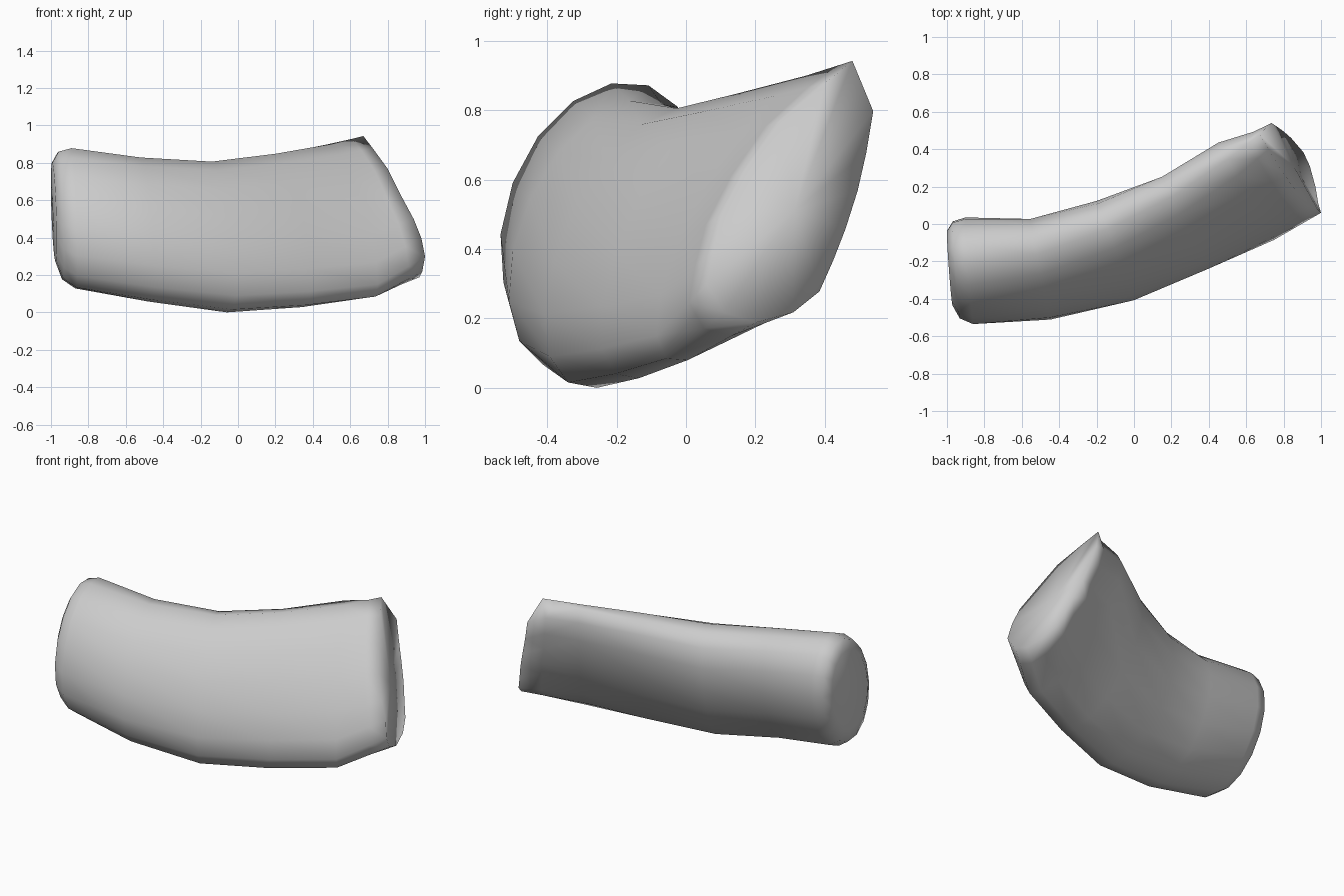
import bpy, bmesh, math
from mathutils import Vector

if "Cube" in bpy.data.objects:
    bpy.data.objects.remove(bpy.data.objects["Cube"])

N = 16

def oval(c, v, u, s=1.0):
    """Leaning oval ring: v points to the top, u to the front."""
    c, v, u = Vector(c), Vector(v), Vector(u)
    return [c + (v * math.cos(2 * math.pi * i / N) + u * math.sin(2 * math.pi * i / N)) * s
            for i in range(N)]

# Rounded left end, then the bent body
lv, lu = (-.01, .035, .375), (.02, -.285, -.06)
rings = [
    oval((-.985, -.235, .54), lv, lu, .70),
    oval((-.95, -.245, .52), lv, lu, .91),
    oval((-.88, -.25, .505), lv, lu),
    oval((-.5, -.242, .445), (-.02, .08, .385), (.05, -.258, -.05)),
    oval((-.1, -.142, .405), (-.04, .115, .403), (.09, -.24, -.04)),
    oval((.27, .005, .44), (-.07, .14, .41), (.1, -.21, -.05)),
    oval((.6, .175, .492), (-.1, .17, .41), (.11, -.198, -.07)),
]
# Slanted right end: a pointed lens-shaped outline
end = [Vector(p) for p in (
    (.67, .48, .945), (.72, .40, .88), (.80, .27, .77), (.87, .17, .63),
    (.94, .10, .50), (.98, .08, .40), (1.0, .06, .30), (.985, .11, .22),
    (.97, .20, .19), (.94, .31, .22), (.905, .385, .28), (.87, .425, .37),
    (.84, .46, .46), (.80, .495, .57), (.765, .52, .68), (.735, .54, .80))]
# Shallow folds along the back, just before the right end
fold = [a.lerp(b, .65) for a, b in zip(rings[-1], end)]
mid = sum(fold, Vector()) / N
for i, amount in ((11, .14), (13, .16), (14, .06)):
    fold[i] = fold[i].lerp(mid, amount)
rings += [fold, end]

bm = bmesh.new()
loops = [[bm.verts.new(p) for p in r] for r in rings]
for a, b in zip(loops, loops[1:]):
    for i in range(N):
        j = (i + 1) % N
        bm.faces.new((a[i], a[j], b[j], b[i]))

# End caps
for loop, push in ((loops[0], -.005), (loops[-1], -.01)):
    hub = bm.verts.new(sum((v.co for v in loop), Vector()) / N + Vector((push, 0, 0)))
    for i in range(N):
        bm.faces.new((loop[i], loop[(i + 1) % N], hub))
bmesh.ops.recalc_face_normals(bm, faces=bm.faces)

# Stand on the ground
low = min(v.co.z for v in bm.verts)
bmesh.ops.translate(bm, verts=bm.verts, vec=(0, 0, -low))

mesh = bpy.data.meshes.new("bent_log")
bm.to_mesh(mesh)
bm.free()
log = bpy.data.objects.new("bent_log", mesh)
bpy.context.collection.objects.link(log)
bpy.context.view_layer.objects.active = log
log.select_set(True)
bpy.ops.object.shade_smooth()
